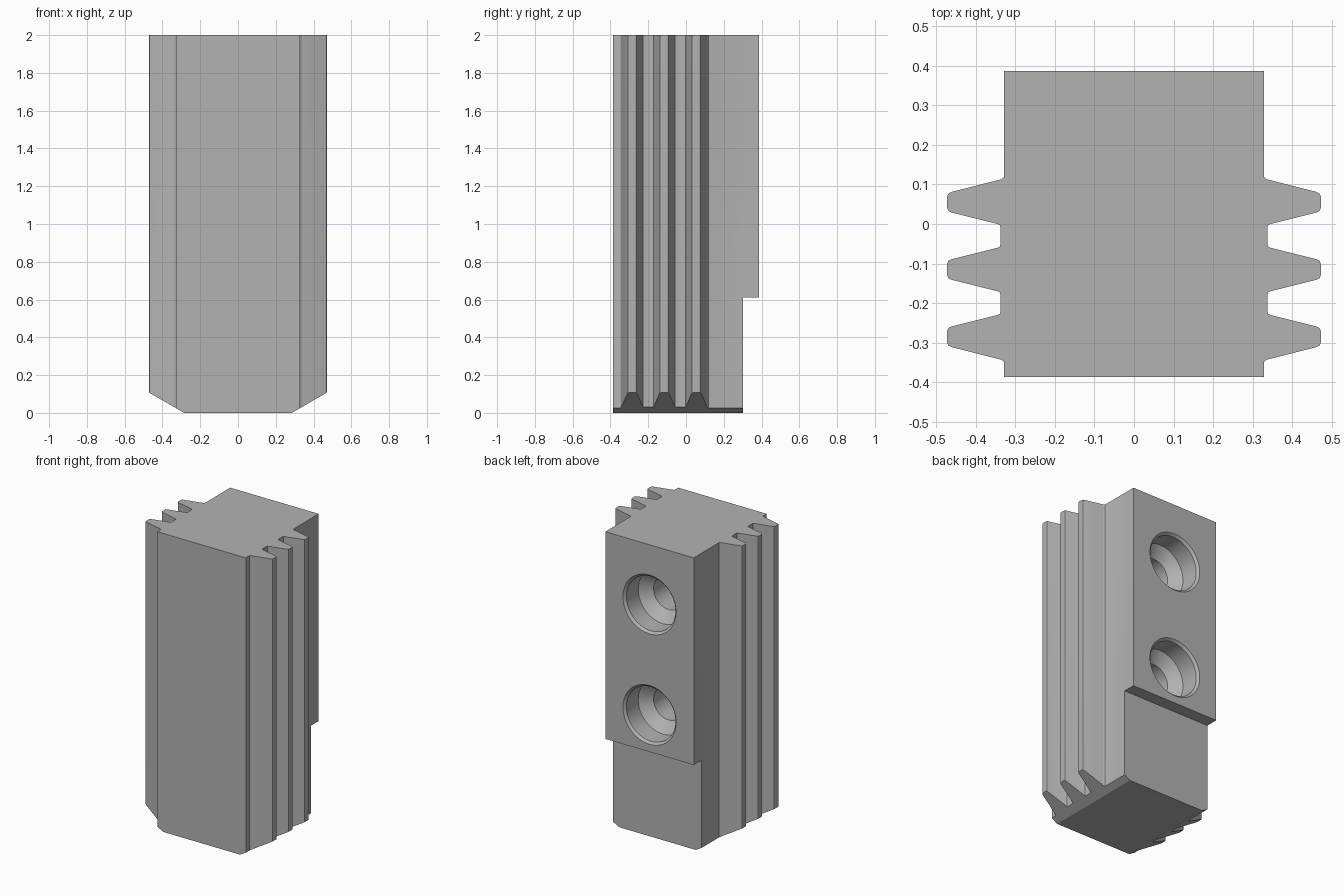
import bpy, bmesh, math
from mathutils import Matrix

old = bpy.data.objects.get("Cube")
if old:
    bpy.data.objects.remove(old, do_unlink=True)

steel = bpy.data.materials.new("grey_steel")
steel.use_nodes = True
grey = (0.45, 0.45, 0.45, 1)
steel.diffuse_color = grey
steel.node_tree.nodes["Principled BSDF"].inputs["Base Color"].default_value = grey


def make_object(name, bm, helper=False):
    bmesh.ops.recalc_face_normals(bm, faces=bm.faces)
    mesh = bpy.data.meshes.new(name)
    bm.to_mesh(mesh)
    bm.free()
    obj = bpy.data.objects.new(name, mesh)
    bpy.context.collection.objects.link(obj)
    mesh.materials.append(steel)
    if helper:
        obj.hide_render = True
    return obj


def prism(points, vector):
    """Sweep a closed polygon along a vector."""
    bm = bmesh.new()
    face = bm.faces.new([bm.verts.new(p) for p in points])
    swept = bmesh.ops.extrude_face_region(bm, geom=[face])["geom"]
    verts = [v for v in swept if isinstance(v, bmesh.types.BMVert)]
    bmesh.ops.translate(bm, verts=verts, vec=vector)
    return bm


def cut(target, cutter):
    mod = target.modifiers.new("cut", "BOOLEAN")
    mod.operation = "DIFFERENCE"
    mod.solver = "EXACT"
    mod.object = cutter
    bpy.context.view_layer.objects.active = target
    bpy.ops.object.modifier_apply(modifier=mod.name)
    bpy.data.objects.remove(cutter, do_unlink=True)


# Toothed jaw cross-section: one side from front to back, then mirrored
SIDE, BACK, STEP = 0.328, 0.386, 0.303
half_tooth = [(0.337, 0.064), (0.339, 0.058), (0.345, 0.055),
              (0.461, 0.026), (0.469, 0.022), (0.472, 0.014)]
side = [(SIDE, -BACK), (SIDE, -0.351)]
for i, centre in enumerate((-0.285, -0.115, 0.055)):
    front = [(x, centre - y) for x, y in half_tooth]
    back = [(x, centre + y) for x, y in reversed(half_tooth)]
    # The outermost flanks run out to the plain sides
    if i == 0:
        front[:2] = [(0.329, centre - 0.063)]
        front[1] = (0.335, centre - 0.058)
    if i == 2:
        back[-2:] = [(0.329, centre + 0.063)]
        back[-2] = (0.335, centre + 0.058)
    side += front + back
side += [(SIDE, 0.121), (SIDE, BACK)]
outline = side + [(-x, y) for x, y in reversed(side)]
jaw = make_object("toothed_jaw", prism([(x, y, 0) for x, y in outline], (0, 0, 2)))

# Recess across the lower back
recess = [(-1, STEP, -0.1), (1, STEP, -0.1), (1, 1, -0.1), (-1, 1, -0.1)]
cut(jaw, make_object("recess_cutter", prism(recess, (0, 0, 0.712)), True))

# Sloped lower ends of the teeth
for s in (-1, 1):
    wedge = [(s * 0.112, -1, -0.1), (s * 0.631, -1, 0.2), (s * 0.631, -1, -0.1)]
    cut(jaw, make_object("slope_cutter", prism(wedge, (0, 2, 0)), True))

# Stepped screw holes in the back: radius and depth of each ring
rings = [(0.207, -0.01), (0.182, 0.015), (0.182, 0.14), (0.11, 0.20), (0.11, 0.45)]
for z in (1.60, 0.86):
    bm = bmesh.new()
    loops = []
    for radius, depth in rings:
        made = bmesh.ops.create_circle(
            bm, segments=64, radius=radius,
            matrix=Matrix.Translation((0, BACK - depth, z)) @ Matrix.Rotation(math.pi / 2, 4, "X"))
        loops.append(made["verts"])
    for a, b in zip(loops, loops[1:]):
        for k in range(64):
            n = (k + 1) % 64
            bm.faces.new((a[k], a[n], b[n], b[k]))
    bm.faces.new(loops[0])
    bm.faces.new(loops[-1])
    cut(jaw, make_object("screw_hole_cutter", bm, True))

# Smooth the bores and tooth rounds, keep real edges sharp
bpy.ops.object.select_all(action="DESELECT")
jaw.select_set(True)
bpy.context.view_layer.objects.active = jaw
bpy.ops.object.shade_smooth_by_angle(angle=math.radians(20))
